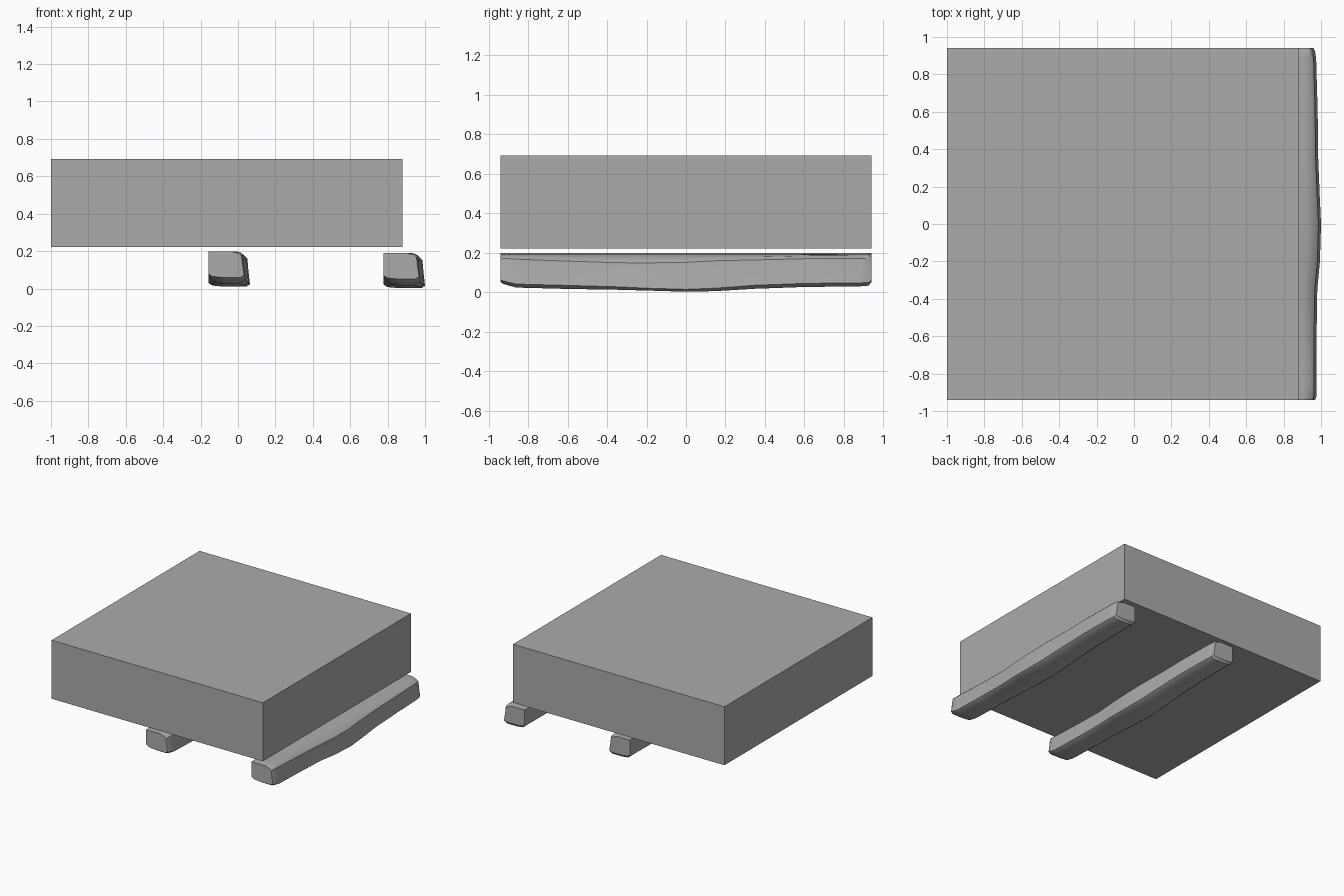
import bpy
import bmesh
import math
from mathutils import Vector

cube = bpy.data.objects.get("Cube")
if cube:
    bpy.data.objects.remove(cube, do_unlink=True)

grey = bpy.data.materials.new("plain grey")
grey.use_nodes = True
COLOUR = (0.41, 0.41, 0.41, 1)
grey.diffuse_color = COLOUR
grey.node_tree.nodes["Principled BSDF"].inputs["Base Color"].default_value = COLOUR


def add_object(name, bm):
    bmesh.ops.recalc_face_normals(bm, faces=bm.faces)
    mesh = bpy.data.meshes.new(name)
    bm.to_mesh(mesh)
    bm.free()
    mesh.materials.append(grey)
    obj = bpy.data.objects.new(name, mesh)
    bpy.context.collection.objects.link(obj)
    return obj


# Large slab
bm = bmesh.new()
bmesh.ops.create_cube(bm, size=1)
bmesh.ops.scale(bm, verts=bm.verts, vec=(1.88, 1.88, 0.47))
bmesh.ops.translate(bm, verts=bm.verts, vec=(-0.06, 0, 0.457))
add_object("slab", bm)

# Stations along a worn beam: y, right side, right top edge, bottom, bevel
STATIONS = [
    (-0.94, 0.19, 0.185, 0.055, 0.02),
    (-0.925, 0.197, 0.19, 0.045, 0.025),
    (-0.86, 0.198, 0.186, 0.027, 0.03),
    (-0.6, 0.198, 0.176, 0.02, 0.03),
    (-0.35, 0.202, 0.168, 0.016, 0.025),
    (-0.2, 0.216, 0.167, 0.012, 0.02),
    (0.0, 0.222, 0.17, 0.006, 0.02),
    (0.15, 0.215, 0.178, 0.009, 0.025),
    (0.35, 0.207, 0.182, 0.021, 0.03),
    (0.6, 0.204, 0.188, 0.03, 0.03),
    (0.88, 0.196, 0.19, 0.033, 0.03),
    (0.925, 0.19, 0.19, 0.037, 0.025),
    (0.94, 0.182, 0.18, 0.055, 0.02),
]


def section(y, right, top, bottom, bevel):
    """Outline of the beam: square on the inner top, worn on the outer side."""
    outline = [
        (0, 0.195), (0, bottom + bevel), (bevel, bottom + 0.006),
        (0.08, bottom), (right - bevel, bottom), (right, bottom + bevel * 0.6),
        (right - 0.008, (top + bottom) / 2), (right - 0.014, top - 0.015),
        (right - 0.03, top), (right - 0.07, 0.195),
    ]
    return [Vector((x, y, z)) for x, z in outline]


# Two worn beams under the slab
for name, x, lift in (("middle_beam", -0.158, 0.004), ("left_beam", 0.778, -0.004)):
    bm = bmesh.new()
    rings = [[bm.verts.new(p) for p in section(*s)] for s in STATIONS]
    for a, b in zip(rings, rings[1:]):
        for i in range(len(a)):
            j = (i + 1) % len(a)
            bm.faces.new((a[i], a[j], b[j], b[i]))
    bm.faces.new(rings[0])
    bm.faces.new(rings[-1])
    beam = add_object(name, bm)
    beam.location = (x, 0, lift)
    bpy.ops.object.select_all(action="DESELECT")
    beam.select_set(True)
    bpy.context.view_layer.objects.active = beam
    bpy.ops.object.shade_smooth_by_angle(angle=math.radians(35))
